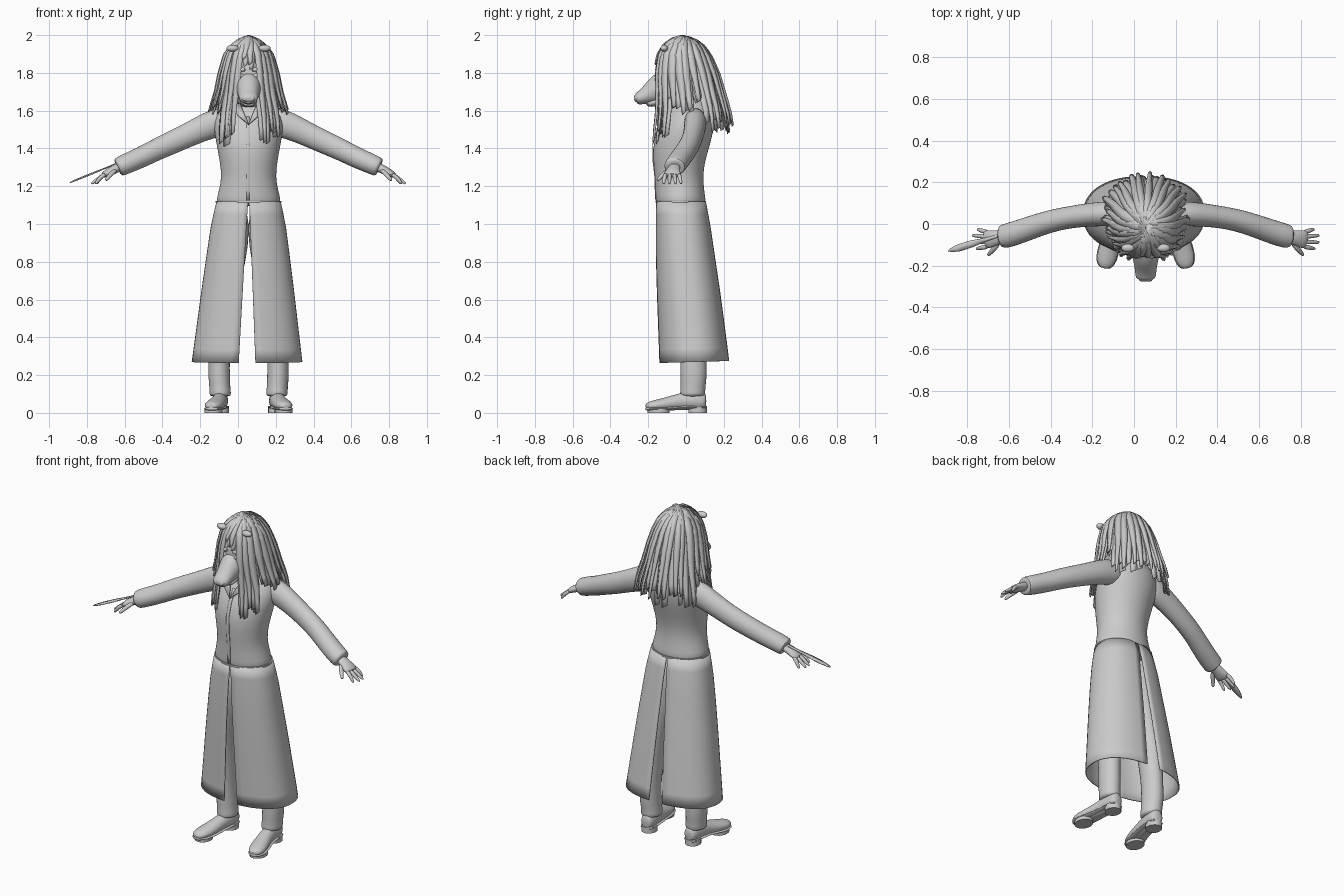
import bpy, bmesh, math, random
from mathutils import Vector

cube = bpy.data.objects.get("Cube")
if cube:
    bpy.data.objects.remove(cube, do_unlink=True)
random.seed(4)
MID = 0.056  # the figure's own centre line

grey = bpy.data.materials.new("plain_grey")
grey.use_nodes = True
grey.diffuse_color = (0.6, 0.6, 0.6, 1)
grey.node_tree.nodes["Principled BSDF"].inputs["Base Color"].default_value = (0.6, 0.6, 0.6, 1)


def finish(name, bm, subsurf=0, thick=0.0, angle=50):
    bmesh.ops.recalc_face_normals(bm, faces=bm.faces)
    mesh = bpy.data.meshes.new(name)
    bm.to_mesh(mesh)
    bm.free()
    mesh.materials.append(grey)
    for p in mesh.polygons:
        p.use_smooth = True
    mesh.set_sharp_from_angle(angle=math.radians(angle))
    obj = bpy.data.objects.new(name, mesh)
    obj.location.x = MID
    bpy.context.collection.objects.link(obj)
    if thick:
        mod = obj.modifiers.new("Thickness", 'SOLIDIFY')
        mod.thickness = thick
    if subsurf:
        mod = obj.modifiers.new("Smooth", 'SUBSURF')
        mod.levels = mod.render_levels = subsurf
    return obj


def bridge(bm, rings, closed=True):
    n = len(rings[0])
    for a, b in zip(rings, rings[1:]):
        for i in range(n if closed else n - 1):
            j = (i + 1) % n
            bm.faces.new((a[i], a[j], b[j], b[i]))


def tube(name, pts, sides=14, level=False, subsurf=1):
    """Loft ellipses (x, y, z, half width, half height) along a path."""
    bm = bmesh.new()
    path = [Vector(p[:3]) for p in pts]
    rings = []
    for i, p in enumerate(pts):
        t = (path[min(i + 1, len(pts) - 1)] - path[max(i - 1, 0)]).normalized()
        if level:
            u, v = Vector((1, 0, 0)), Vector((0, 1, 0))
        else:
            u = t.cross(Vector((0, 0, 1))).normalized()
            v = u.cross(t)
        ring = []
        for k in range(sides):
            a = math.tau * k / sides
            ring.append(bm.verts.new(path[i] + u * p[3] * math.cos(a) + v * p[4] * math.sin(a)))
        rings.append(ring)
    bridge(bm, rings)
    bm.faces.new(rings[0])
    bm.faces.new(rings[-1])
    return finish(name, bm, subsurf)


def ball(name, centre, size):
    bm = bmesh.new()
    bmesh.ops.create_uvsphere(bm, u_segments=24, v_segments=16, radius=1)
    for v in bm.verts:
        v.co = Vector(centre) + Vector(a * b for a, b in zip(v.co, size))
    return finish(name, bm)


def lookup(table, z):
    """Interpolate a top-down table whose first column is height."""
    for a, b in zip(table, table[1:]):
        if z >= b[0]:
            f = (z - b[0]) / (a[0] - b[0])
            return [q + (p - q) * f for p, q in zip(a[1:], b[1:])]
    return table[-1][1:]


# Jacket body: height, half width, front y, back y
jacket = [(1.095, .170, -.160, .105), (1.125, .172, -.160, .105), (1.18, .157, -.163, .097),
          (1.25, .143, -.165, .090), (1.33, .153, -.174, .100), (1.42, .170, -.176, .128),
          (1.50, .185, -.152, .148), (1.57, .180, -.110, .150), (1.62, .135, -.075, .140),
          (1.66, .070, -.060, .100), (1.74, .060, -.060, .070)]
tube("jacket_body", [(0, (f + b) / 2, z, w, (b - f) / 2) for z, w, f, b in jacket], 28, True)

# Front closing edge and collar of the jacket
bm = bmesh.new()
edge = []
for z, w, f, b in jacket[1:8]:
    edge.append([bm.verts.new((x, f - .003 + abs(x) * .1, z)) for x in (-.012, .006)])
bridge(bm, edge, False)
finish("jacket_front_edge", bm, 0, .004)
for s in (1, -1):
    bm = bmesh.new()
    bm.faces.new([bm.verts.new(c) for c in
                  ((0, -.166, 1.53), (s * .06, -.135, 1.58), (s * .075, -.09, 1.63), (s * .045, -.085, 1.64))])
    finish("collar", bm, 0, .008)

# Waist seam
tube("waist_seam", [(0, -.027, z, .174, .134) for z in (1.113, 1.122)], 40, True, 0)

# Long coat skirt in two panels, parted front and back
skirt = [(1.12, .170, -.158, .105), (1.0, .197, -.160, .128), (.85, .218, -.160, .150),
         (.65, .245, -.155, .180), (.45, .270, -.148, .207), (.27, .293, -.142, .230)]
for side, s in (("left", 1), ("right", -1)):
    bm = bmesh.new()
    rows = []
    for i in range(13):
        z = 1.12 - .85 * i / 12
        w, f, b = lookup(skirt, z)
        gap = math.asin((.002 + .041 * i / 12) / w) * .8
        row = []
        for k in range(25):
            a = gap + (math.pi - 2 * gap) * k / 24
            x = w * abs(math.sin(a)) ** .88
            y = (f + b) / 2 - (b - f) / 2 * math.copysign(abs(math.cos(a)) ** .88, math.cos(a))
            row.append(bm.verts.new((s * x - .008 * i / 12, y, z - .006 * math.cos(a) * i / 12)))
        rows.append(row)
    bridge(bm, rows, False)
    finish(side + "_skirt_panel", bm, 0, .006)

# Limbs, mirrored about the centre line
for side, s in (("left", 1), ("right", -1)):
    def limb(part, pts, **kw):
        return tube(side + "_" + part, [(s * p[0],) + p[1:] for p in pts], **kw)

    limb("sleeve", [(.08, .05, 1.55, .06, .07), (.17, .05, 1.54, .062, .08), (.27, .045, 1.495, .058, .068),
                    (.36, .033, 1.452, .054, .064), (.43, .02, 1.42, .055, .062), (.50, 0, 1.388, .056, .059),
                    (.57, -.025, 1.352, .058, .057), (.65, -.052, 1.318, .060, .055),
                    (.69, -.062, 1.300, .058, .053), (.692, -.062, 1.299, .046, .042)])
    limb("palm", [(.66, -.055, 1.312, .03, .026), (.71, -.066, 1.29, .034, .024),
                  (.75, -.072, 1.268, .046, .021), (.775, -.076, 1.253, .044, .016)])
    for i, (tip, reach) in enumerate(((-.118, .812), (-.088, .832), (-.055, .832), (-.026, .808))):
        y = -.108 + i * .023
        limb("finger", [(.755, y, 1.265, .013, .013), (.785, (y + tip) / 2, 1.248, .012, .012),
                        (reach - .006, tip, 1.217, .009, .009), (reach, tip, 1.212, .004, .004)], sides=8)
    limb("thumb", [(.70, -.085, 1.288, .014, .014), (.73, -.122, 1.263, .014, .013),
                   (.752, -.146, 1.236, .010, .010), (.756, -.15, 1.230, .005, .005)], sides=8)

    limb("trouser_leg", [(.150, .035, .085, .054, .064), (.150, .035, .10, .060, .070),
                         (.152, .037, .135, .056, .066), (.156, .040, .19, .060, .073),
                         (.156, .040, .27, .056, .070), (.152, .034, .40, .062, .076),
                         (.142, .022, .55, .068, .084), (.110, .0, .72, .078, .098),
                         (.085, -.02, .87, .086, .112), (.075, -.025, 1.10, .090, .115)], level=True)

    # Shoe upper, sole and heel, toes turned outwards
    foot = [(.145, .108, .062, .026, .036), (.146, .092, .062, .041, .05), (.15, .03, .066, .043, .052),
            (.158, -.04, .058, .042, .045), (.174, -.11, .046, .050, .035), (.188, -.165, .040, .050, .029),
            (.196, -.200, .036, .036, .022), (.199, -.213, .034, .016, .012)]
    limb("shoe", foot)
    limb("sole", [(x, y, .022 if y < -.06 else .03, w + .004, .010) for x, y, z, w, h in foot])
    bm = bmesh.new()
    bmesh.ops.create_cone(bm, cap_ends=True, segments=20, radius1=.044, radius2=.044, depth=.036)
    for v in bm.verts:
        v.co = Vector((s * .148 + v.co.x, .062 + v.co.y * 1.1, .018 + v.co.z))
    finish(side + "_heel", bm)
    bm = bmesh.new()
    bmesh.ops.create_cone(bm, cap_ends=True, segments=20, radius1=.05, radius2=.05, depth=.02)
    for v in bm.verts:
        v.co = Vector((s * .186 + v.co.x * .95, -.145 + v.co.y * 1.15, .010 + v.co.z))
    finish(side + "_sole_tread", bm)

# Flat pointed blade carried over the right hand
bm = bmesh.new()
start, end = Vector((-.67, -.045, 1.335)), Vector((-.947, -.13, 1.222))
across = (end - start).cross(Vector((0, 0, 1))).normalized()
rows = []
for t, w in ((0, .006), (.35, .009), (.6, .017), (.8, .018), (.93, .011), (1, .002)):
    c = start.lerp(end, t)
    rows.append([bm.verts.new(c + across * w * k) for k in (-1, 1)])
bridge(bm, rows, False)
finish("blade", bm, 0, .006)

# Head with an upturned snout
ball("skull", (0, -.015, 1.79), (.140, .145, .19))
tube("snout", [(0, -.06, 1.73, .085, .10), (0, -.13, 1.725, .072, .088), (0, -.175, 1.700, .060, .066),
               (0, -.215, 1.678, .053, .045), (0, -.25, 1.664, .050, .034), (0, -.268, 1.660, .042, .028)], 18)
tube("lower_jaw", [(0, -.08, 1.67, .055, .035), (0, -.16, 1.645, .046, .026), (0, -.215, 1.634, .036, .016)])
ball("nose_pad", (0, -.262, 1.667), (.036, .014, .022))
for s in (1, -1):
    ball("nostril_rim", (s * .018, -.268, 1.664), (.013, .008, .013))
    ball("eye", (s * .040, -.150, 1.785), (.016, .014, .014))
    tube("brow", [(s * .015, -.158, 1.815, .01, .012), (s * .045, -.155, 1.82, .01, .013),
                  (s * .075, -.135, 1.808, .008, .01)], 8)
    ball("ear_tuft", (s * .085, -.115, 1.93), (.032, .02, .018))

# Hair outline: height, half width, front y, back y
hair = [(2.0, .004, -.03, -.01), (1.985, .050, -.08, .05), (1.95, .097, -.125, .097),
        (1.9, .135, -.157, .137), (1.8, .165, -.176, .182), (1.7, .185, -.176, .212),
        (1.6, .215, -.178, .242), (1.5, .230, -.190, .258), (1.4, .235, -.200, .262)]


def strand(a, low, width, inset, name="hair_strand"):
    """Flat lock that follows the hair outline down from the crown."""
    bm = bmesh.new()
    rows = []
    n = 12
    for i in range(n + 1):
        t = i / n
        z = 2.0 - (2.0 - low) * t ** 1.6
        w, f, b = lookup(hair, z)
        taper = 1 - .5 * max(0, t - .6) / .4
        row = []
        for k in (-1, 0, 1):
            half = min(width * taper / max(w, .02), .45)
            ang = a + k * half
            r = 1 - inset / max(w, .06) - (.03 if k else 0)
            row.append(bm.verts.new((w * r * math.sin(ang),
                                     (f + b) / 2 - (b - f) / 2 * r * math.cos(ang),
                                     z + k * .008 * t)))
        rows.append(row)
    bridge(bm, rows, False)
    finish(name, bm, 0, .005, 60)


def hair_end(a):
    m = abs(a)
    if m < .36:
        return 1.82
    if m < .85:
        return 1.43
    if m < 1.9:
        return 1.60
    return 1.50


# Three overlapping layers of locks; the face stays clear
for inset, count, width in ((.024, 26, .040), (.010, 30, .028), (0, 26, .021)):
    for i in range(count):
        a = -math.pi + math.tau * (i + .5 + random.uniform(-.25, .25)) / count
        strand(a, hair_end(a) + random.uniform(-.02, .07), width * random.uniform(.85, 1.15), inset)
